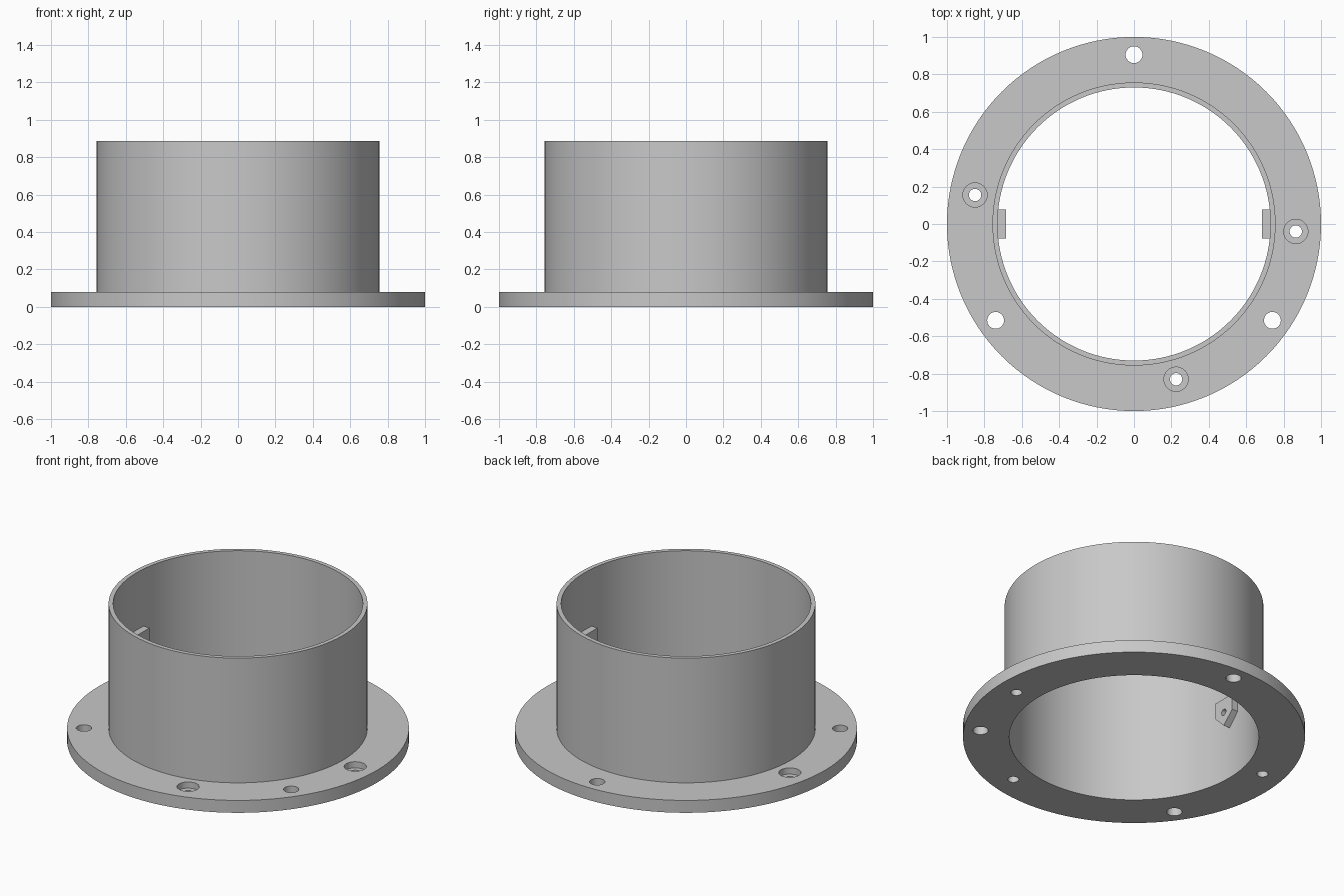
import bpy, bmesh, math

if "Cube" in bpy.data.objects:
    bpy.data.objects.remove(bpy.data.objects["Cube"])

grey = bpy.data.materials.new("plain_grey")
grey.diffuse_color = (0.58, 0.58, 0.58, 1)
grey.use_nodes = True
grey.node_tree.nodes["Principled BSDF"].inputs["Base Color"].default_value = grey.diffuse_color


def new_object(name, verts, faces):
    mesh = bpy.data.meshes.new(name)
    mesh.from_pydata(verts, [], faces)
    bm = bmesh.new()
    bm.from_mesh(mesh)
    bmesh.ops.recalc_face_normals(bm, faces=bm.faces)
    bm.to_mesh(mesh)
    bm.free()
    mesh.materials.append(grey)
    obj = bpy.data.objects.new(name, mesh)
    bpy.context.collection.objects.link(obj)
    return obj


def lathe(name, profile, n=128):
    """Revolve a closed (radius, z) profile around z."""
    k = len(profile)
    verts = [(r * math.cos(2 * math.pi * i / n), r * math.sin(2 * math.pi * i / n), z)
             for i in range(n) for r, z in profile]
    faces = [(i * k + j, (i + 1) % n * k + j, (i + 1) % n * k + (j + 1) % k, i * k + (j + 1) % k)
             for i in range(n) for j in range(k)]
    return new_object(name, verts, faces)


def drill(target, location, radius, depth, rotation=(0, 0, 0)):
    """Cut a round hole centred on location."""
    bpy.ops.mesh.primitive_cylinder_add(vertices=32, radius=radius, depth=depth,
                                        location=location, rotation=rotation)
    cutter = bpy.context.object
    cutter.hide_render = True
    mod = target.modifiers.new("hole", 'BOOLEAN')
    mod.operation, mod.solver, mod.object = 'DIFFERENCE', 'EXACT', cutter
    bpy.context.view_layer.objects.active = target
    bpy.ops.object.modifier_apply(modifier=mod.name)
    bpy.data.objects.remove(cutter)


# Flange and thin-walled tube in one turned body
T, H = 0.08, 0.885
body = lathe("flanged_tube", [(0.73, 0), (1, 0), (1, T), (0.757, T), (0.757, H), (0.73, H)])

# Plain mounting holes
for x, y in [(0, 0.905), (-0.74, -0.515), (0.74, -0.515)]:
    drill(body, (x, y, T / 2), 0.045, 0.3)

# Counterbored screw holes
for x, y in [(-0.85, 0.155), (0.865, -0.04), (0.225, -0.83)]:
    drill(body, (x, y, T / 2), 0.033, 0.3)
    drill(body, (x, y, 0.14), 0.065, 0.2)

# Pointed lugs on the inner wall, each with a small cross hole
outline = [(-0.077, 0.515), (-0.077, 0.412), (0, 0.335), (0.077, 0.412), (0.077, 0.515)]
lugs = []
for side, name in [(-1, "left_lug"), (1, "right_lug")]:
    verts = [(side * x, y, z) for x in (0.685, 0.74) for y, z in outline]
    faces = [tuple(range(5)), tuple(range(5, 10))]
    faces += [(i, (i + 1) % 5, (i + 1) % 5 + 5, i + 5) for i in range(5)]
    lug = new_object(name, verts, faces)
    drill(lug, (side * 0.7, 0, 0.425), 0.02, 0.06, (0, math.pi / 2, 0))
    lugs.append(lug)

# Smooth round walls, keep edges crisp
for obj in [body] + lugs:
    bpy.ops.object.select_all(action='DESELECT')
    obj.select_set(True)
    bpy.context.view_layer.objects.active = obj
    bpy.ops.object.shade_smooth_by_angle(angle=math.radians(30))
